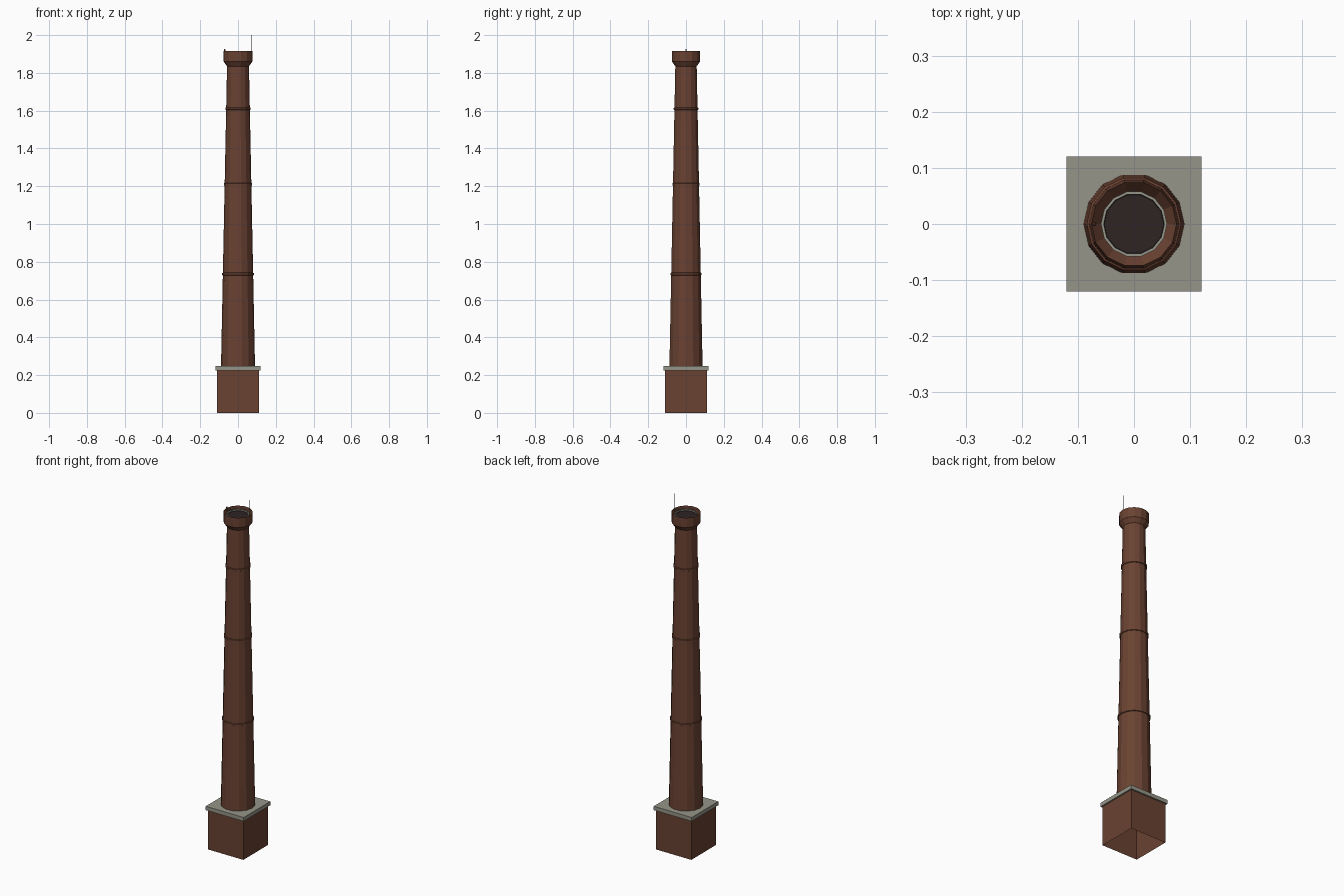
import bpy, bmesh, math

if "Cube" in bpy.data.objects:
    bpy.data.objects.remove(bpy.data.objects["Cube"])

SIDES = 14

def mat(name, srgb):
    m = bpy.data.materials.new(name)
    m.diffuse_color = tuple((c / 255 / 12.92) if c <= 10 else ((c / 255 + 0.055) / 1.055) ** 2.4 for c in srgb) + (1,)
    m.use_nodes = True
    m.node_tree.nodes["Principled BSDF"].inputs["Base Color"].default_value = m.diffuse_color
    return m

brick = mat("brick red brown", (106, 66, 50))
stone = mat("stone grey", (150, 149, 138))
soot = mat("soot black", (46, 36, 36))
metal = mat("metal grey", (110, 110, 110))

def finish(name, bm, material):
    me = bpy.data.meshes.new(name)
    bm.to_mesh(me)
    bm.free()
    me.materials.append(material)
    ob = bpy.data.objects.new(name, me)
    bpy.context.collection.objects.link(ob)
    return ob

def lathe(name, profile, material, sides=SIDES, x=0.0, fill_end=False):
    """Revolve (radius, z) points; optionally cap the last ring."""
    bm = bmesh.new()
    rings = [[bm.verts.new((x + r * math.cos(2 * math.pi * i / sides),
                            r * math.sin(2 * math.pi * i / sides), z))
              for i in range(sides)] for r, z in profile]
    for a, b in zip(rings, rings[1:]):
        for i in range(sides):
            j = (i + 1) % sides
            bm.faces.new((a[i], a[j], b[j], b[i]))
    if fill_end:
        bm.faces.new(rings[-1])
    return finish(name, bm, material)

def box(name, half, z0, z1, material, open_bottom=False):
    bm = bmesh.new()
    bmesh.ops.create_cube(bm, size=1)
    for v in bm.verts:
        v.co = (v.co.x * 2 * half, v.co.y * 2 * half, z0 if v.co.z < 0 else z1)
    if open_bottom:
        bm.normal_update()
        bmesh.ops.delete(bm, geom=[f for f in bm.faces if f.normal.z < -0.5], context='FACES')
    return finish(name, bm, material)

# plinth and its stone slab
box("plinth", 0.112, 0, 0.225, brick, open_bottom=True)
box("plinth_slab", 0.12, 0.225, 0.247, stone)

# tapered shaft
Z0, Z1, R0, R1 = 0.247, 1.84, 0.09, 0.058
lathe("shaft", [(R0, Z0), (R1, Z1)], brick)

# raised brick bands
for n, z in enumerate((0.735, 1.21, 1.61)):
    r = R0 + (R1 - R0) * (z - Z0) / (Z1 - Z0)
    lathe(f"band_{n + 1}", [(r, z - 0.007), (r + 0.004, z - 0.005),
                            (r + 0.004, z + 0.005), (r, z + 0.007)], brick)

# flared crown, open at the top
lathe("crown", [(0.058, 1.835), (0.076, 1.86), (0.076, 1.915)], brick)

# flue liner and dark opening
lathe("flue_liner", [(0.059, 1.84), (0.059, 1.905), (0.054, 1.905), (0.054, 1.895)], stone)
lathe("flue_opening", [(0.054, 1.897), (0.053, 1.896)], soot, fill_end=True)

# lightning rod and small knob on the rim
lathe("lightning_rod", [(0.0015, 1.87), (0.0012, 2.0)], metal, 6, 0.072, True)
lathe("rim_knob", [(0.004, 1.905), (0.004, 1.922), (0.002, 1.926)], brick, 6, -0.071, True)
